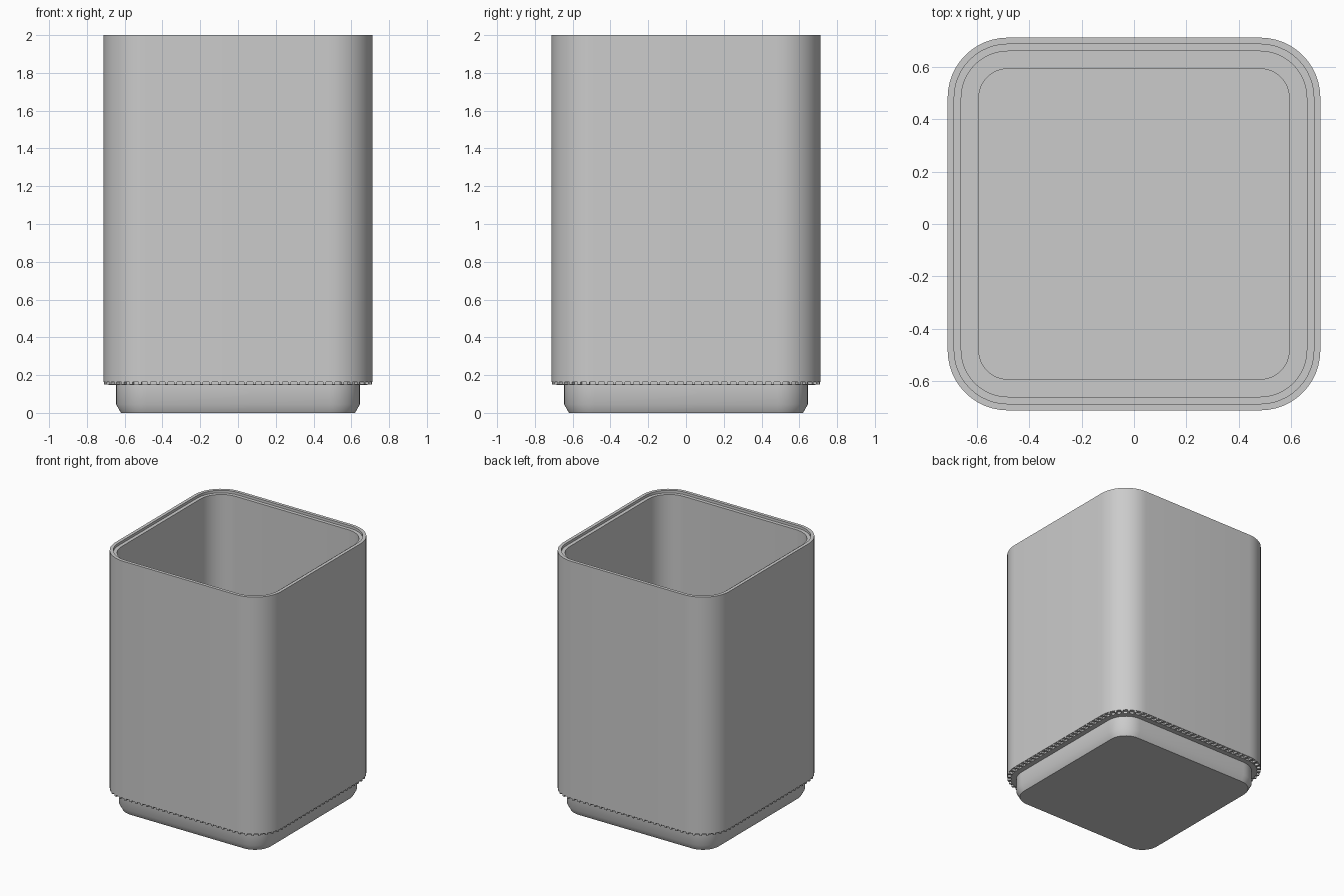
import bpy, bmesh, math
from mathutils import Vector, Matrix

cube = bpy.data.objects.get("Cube")
if cube:
    bpy.data.objects.remove(cube, do_unlink=True)

grey = bpy.data.materials.new("light grey plastic")
grey.use_nodes = True
COLOUR = (0.6, 0.6, 0.6, 1)
grey.diffuse_color = COLOUR
grey.node_tree.nodes["Principled BSDF"].inputs["Base Color"].default_value = COLOUR

STEPS = 12


def rounded_square(half, radius, z):
    """Points of a square outline with rounded corners."""
    c = half - radius
    points = []
    for q, (sx, sy) in enumerate([(1, 1), (-1, 1), (-1, -1), (1, -1)]):
        for i in range(STEPS + 1):
            a = math.pi / 2 * (q + i / STEPS)
            points.append(Vector((sx * c + radius * math.cos(a),
                                  sy * c + radius * math.sin(a), z)))
    return points


def finish(bm, name):
    bmesh.ops.recalc_face_normals(bm, faces=bm.faces)
    mesh = bpy.data.meshes.new(name)
    bm.to_mesh(mesh)
    bm.free()
    mesh.materials.append(grey)
    obj = bpy.data.objects.new(name, mesh)
    bpy.context.collection.objects.link(obj)
    return obj


# Container: outline rings from the underside, up the outside, down the inside
rings = [
    (0.62, 0.135, 0.0),     # underside
    (0.645, 0.16, 0.045),   # foot chamfer
    (0.645, 0.16, 0.147),   # foot wall
    (0.685, 0.20, 0.147),   # ledge
    (0.685, 0.20, 0.163),
    (0.712, 0.23, 0.163),   # bottom of outer wall
    (0.712, 0.23, 2.0),     # rim
    (0.687, 0.205, 2.0),
    (0.687, 0.205, 1.98),   # stacking step
    (0.66, 0.178, 1.98),
    (0.66, 0.178, 0.2),     # inner wall
    (0.593, 0.111, 0.2),    # inner ledge
    (0.593, 0.111, 0.05),   # inner floor
]
bm = bmesh.new()
loops = [[bm.verts.new(p) for p in rounded_square(*r)] for r in rings]
for low, high in zip(loops, loops[1:]):
    n = len(low)
    for i in range(n):
        j = (i + 1) % n
        bm.faces.new((low[i], low[j], high[j], high[i]))
bm.faces.new(loops[0])
bm.faces.new(loops[-1])
body = finish(bm, "container_body")
bpy.ops.object.select_all(action="DESELECT")
body.select_set(True)
bpy.context.view_layer.objects.active = body
bpy.ops.object.shade_smooth_by_angle(angle=math.radians(30))

# Small ribs spaced evenly round the ledge under the outer wall
path = rounded_square(0.697, 0.215, 0.157)
sides = [(a, b) for a, b in zip(path, path[1:] + path[:1])]
total = sum((b - a).length for a, b in sides)
COUNT = 112
bm = bmesh.new()
travelled, k = 0.0, 0
for a, b in sides:
    length = (b - a).length
    while k < COUNT and (k + 0.5) * total / COUNT < travelled + length:
        t = ((k + 0.5) * total / COUNT - travelled) / length
        d = b - a
        place = (Matrix.Translation(a.lerp(b, t))
                 @ Matrix.Rotation(math.atan2(d.y, d.x), 4, "Z")
                 @ Matrix.Diagonal((0.016, 0.026, 0.016, 1)))
        bmesh.ops.create_cube(bm, size=1, matrix=place)
        k += 1
    travelled += length
finish(bm, "ledge_ribs")
